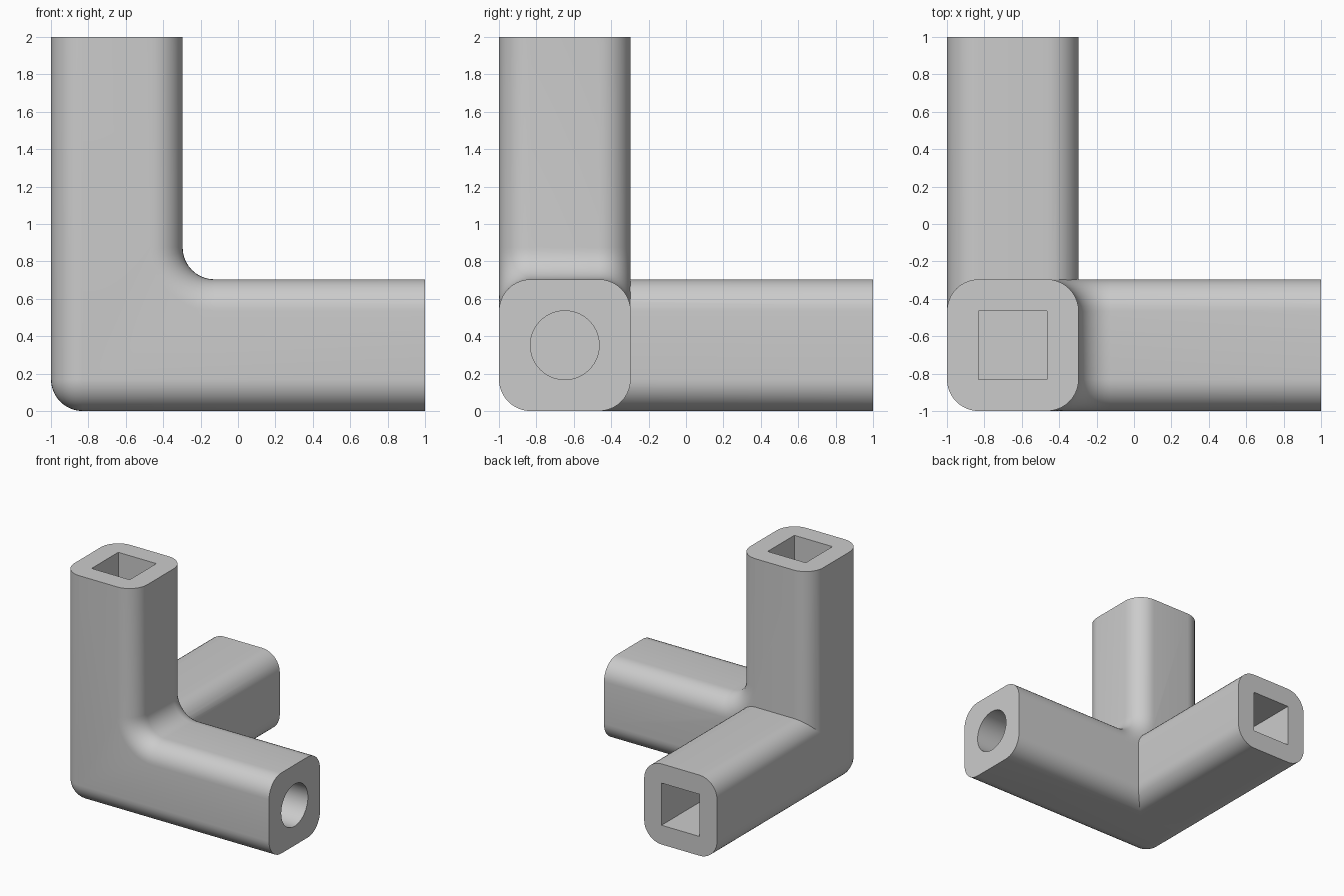
import bpy, bmesh
from math import sin, cos, pi, radians

if "Cube" in bpy.data.objects:
    bpy.data.objects.remove(bpy.data.objects["Cube"], do_unlink=True)

W, R, STEPS = 0.704, 0.17, 10      # tube width, edge radius, arc steps
MID, HOLE, DEPTH = W / 2, 0.184, 1.0  # tube centre, hole half width, hole depth

grey = bpy.data.materials.new("light grey")
grey.use_nodes = True
grey.diffuse_color = (0.6, 0.6, 0.6, 1)
grey.node_tree.nodes["Principled BSDF"].inputs["Base Color"].default_value = grey.diffuse_color


def arc(cx, cz, radius, start, end):
    """Points on an arc, angles in quarter turns."""
    angles = [(start + (end - start) * i / STEPS) * pi / 2 for i in range(STEPS + 1)]
    return [(cx + radius * cos(a), cz + radius * sin(a)) for a in angles]


def loft(name, layers):
    """Closed solid through (y, outline) layers with equal point counts.
    Coordinates run from the outer corner of the joint."""
    bm = bmesh.new()
    rings = [[bm.verts.new((x - 1, y - 1, z)) for x, z in pts] for y, pts in layers]
    for a, b in zip(rings, rings[1:]):
        for i in range(len(a)):
            j = (i + 1) % len(a)
            bm.faces.new((a[i], a[j], b[j], b[i]))
    bm.faces.new(rings[0])
    bm.faces.new(rings[-1])
    bmesh.ops.remove_doubles(bm, verts=bm.verts, dist=1e-5)
    bmesh.ops.recalc_face_normals(bm, faces=bm.faces)
    mesh = bpy.data.meshes.new(name)
    bm.to_mesh(mesh)
    bm.free()
    mesh.materials.append(grey)
    obj = bpy.data.objects.new(name, mesh)
    bpy.context.collection.objects.link(obj)
    return obj


def elbow_outline(inset):
    """L outline with a round heel and a filleted inner corner."""
    return ([(inset, 2)] + arc(R, R, R - inset, 2, 3) + [(2, inset), (2, W - inset)]
            + arc(W + R, W + R, R + inset, 3, 2) + [(W - inset, 2)])


def combine(target, other, operation):
    mod = target.modifiers.new(operation.lower(), 'BOOLEAN')
    mod.operation, mod.solver, mod.object = operation, 'EXACT', other
    bpy.context.view_layer.objects.active = target
    bpy.ops.object.modifier_apply(modifier=mod.name)
    bpy.data.objects.remove(other, do_unlink=True)


# Upright and sideways arms: one elbow with rounded long edges
half = [(R - R * cos(a), R - R * sin(a)) for a in (pi / 2 * i / STEPS for i in range(STEPS + 1))]
layers = [(y, elbow_outline(d)) for y, d in half]
layers += [(W - y, elbow_outline(d)) for y, d in reversed(half)]
joint = loft("corner_connector", layers)

# Rear arm: rounded square tube
square = [p for q, (cx, cz) in enumerate([(W - R, W - R), (R, W - R), (R, R), (W - R, R)])
          for p in arc(cx, cz, R, q, q + 1)]
combine(joint, loft("rear_arm", [(W - R, square), (2, square)]), 'UNION')

# Sockets: square in the upright and rear arms, round in the sideways arm
centre = (MID - 1, MID - 1, MID)
for axis, end in ((1, 1), (2, 2)):
    place, size = list(centre), [2 * HOLE] * 3
    place[axis], size[axis] = end, 2 * DEPTH
    bpy.ops.mesh.primitive_cube_add(size=1, location=place)
    cutter = bpy.context.object
    cutter.scale = size
    cutter.hide_render = True
    bpy.context.view_layer.update()
    combine(joint, cutter, 'DIFFERENCE')

bpy.ops.mesh.primitive_cylinder_add(vertices=64, radius=HOLE, depth=2 * DEPTH,
                                    location=(1, centre[1], MID), rotation=(0, pi / 2, 0))
cutter = bpy.context.object
cutter.hide_render = True
bpy.context.view_layer.update()
combine(joint, cutter, 'DIFFERENCE')

# One material throughout, smooth rounds and sharp rims
joint.data.materials.clear()
joint.data.materials.append(grey)
bpy.ops.object.select_all(action='DESELECT')
joint.select_set(True)
bpy.context.view_layer.objects.active = joint
bpy.ops.object.shade_smooth_by_angle(angle=radians(30))
